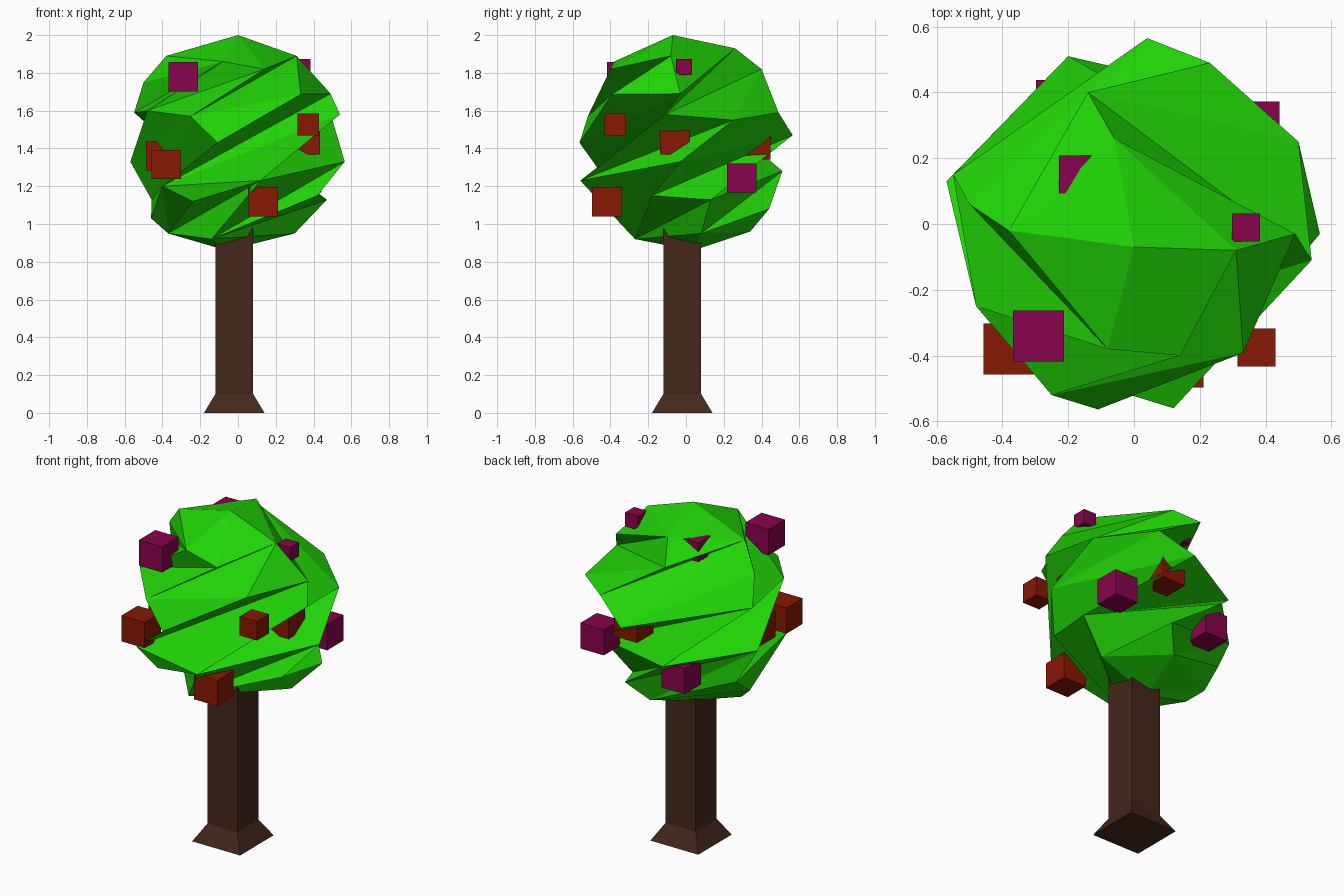
import bpy, bmesh
from math import radians
from mathutils import Matrix, Vector

if "Cube" in bpy.data.objects:
    bpy.data.objects.remove(bpy.data.objects["Cube"])


def material(name, rgb):
    m = bpy.data.materials.new(name)
    m.diffuse_color = (*rgb, 1)
    m.use_nodes = True
    m.node_tree.nodes["Principled BSDF"].inputs["Base Color"].default_value = m.diffuse_color
    return m


LEAF = material("leaf_green", (0.015, 0.67, 0.002))
BARK = material("bark_brown", (0.06, 0.02, 0.011))
RED = material("fruit_red", (0.25, 0.009, 0.001))
PURPLE = material("fruit_purple", (0.25, 0.001, 0.075))


def finish(name, bm, mat):
    bmesh.ops.recalc_face_normals(bm, faces=bm.faces)
    me = bpy.data.meshes.new(name)
    bm.to_mesh(me)
    bm.free()
    me.materials.append(mat)
    ob = bpy.data.objects.new(name, me)
    bpy.context.collection.objects.link(ob)
    return ob


# Trunk: square section with a flared foot
bm = bmesh.new()
loops = []
for half, z in [(0.16, 0.0), (0.10, 0.10), (0.10, 1.0)]:
    loops.append([bm.verts.new((-0.02 + sx * half, -0.02 + sy * half, z))
                  for sx, sy in [(-1, -1), (1, -1), (1, 1), (-1, 1)]])
for a, b in zip(loops, loops[1:]):
    for i in range(4):
        j = (i + 1) % 4
        bm.faces.new((a[i], a[j], b[j], b[i]))
bm.faces.new(loops[0])
bm.faces.new(loops[-1])
finish("trunk", bm, BARK)

# Canopy: irregular faceted ball, then twisted around the trunk
R, CENTRE_Z, TWIST = 0.574, 1.43, 270


def spin(p, direction):
    return Matrix.Rotation(direction * radians(TWIST * p.z), 3, 'Z') @ p


# main corners of the crown, as seen in the finished tree
corners = [
    (0, -0.07, 2.0), (-0.06, 0.26, 1.93), (-0.38, -0.02, 1.89), (-0.08, -0.38, 1.86),
    (0.31, -0.08, 1.89), (0.14, -0.40, 1.82), (-0.14, 0.40, 1.82), (0.49, -0.03, 1.69),
    (-0.50, 0.06, 1.75), (0.23, 0.49, 1.59), (0.54, -0.11, 1.58), (0.50, 0.25, 1.55),
    (0.04, 0.565, 1.47), (-0.25, -0.52, 1.57), (-0.55, 0.15, 1.59), (-0.57, 0.13, 1.33),
    (0.565, -0.03, 1.33), (0.12, -0.56, 1.23), (-0.20, 0.51, 1.28), (-0.06, 0.04, 0.86),
    (-0.48, -0.25, 1.60), (-0.40, -0.40, 1.20), (-0.24, -0.42, 1.12), (-0.14, -0.27, 0.92),
    (0.30, 0.08, 0.95), (-0.37, 0.0, 0.95), (0.0, 0.34, 0.96), (0.10, 0.44, 1.08),
    (-0.46, 0.05, 1.03), (0.42, -0.18, 1.15),
]
bm = bmesh.new()
points = [spin(Vector(c) - Vector((0, 0, CENTRE_Z)), -1) for c in corners]
ball = bmesh.new()
bmesh.ops.create_icosphere(ball, subdivisions=2, radius=R)
tilt = Matrix.Rotation(radians(25), 3, 'Z')
for v in ball.verts:
    p = tilt @ v.co
    if min((p - q).length for q in points) > 0.24:
        points.append(p)
ball.free()
for p in points:
    bm.verts.new(p)
bmesh.ops.convex_hull(bm, input=bm.verts[:])
loose = [v for v in bm.verts if not v.link_faces]
bmesh.ops.delete(bm, geom=loose, context='VERTS')
for v in bm.verts:
    v.co = spin(v.co.copy(), 1) + Vector((0, 0, CENTRE_Z))
finish("canopy", bm, LEAF)


# Fruit: cubes half sunk into the leaves
def fruit(name, mat, items):
    for n, (x, y, z, size) in enumerate(items, 1):
        bm = bmesh.new()
        bmesh.ops.create_cube(bm, size=size, matrix=Matrix.Translation((x, y, z)))
        finish(f"{name}_{n}", bm, mat)


fruit("purple_fruit", PURPLE, [
    (-0.29, -0.34, 1.78, 0.155),
    (0.34, -0.01, 1.83, 0.085),
    (-0.17, 0.15, 1.86, 0.115),
    (0.365, 0.295, 1.243, 0.155),
    (-0.22, 0.36, 1.19, 0.155),
])
fruit("red_fruit", RED, [
    (-0.38, -0.38, 1.315, 0.155),
    (0.372, -0.375, 1.527, 0.115),
    (0.133, -0.42, 1.118, 0.155),
    (0.357, -0.06, 1.445, 0.155),
    (0.09, 0.37, 1.42, 0.155),
    (-0.41, -0.08, 1.36, 0.155),
])
